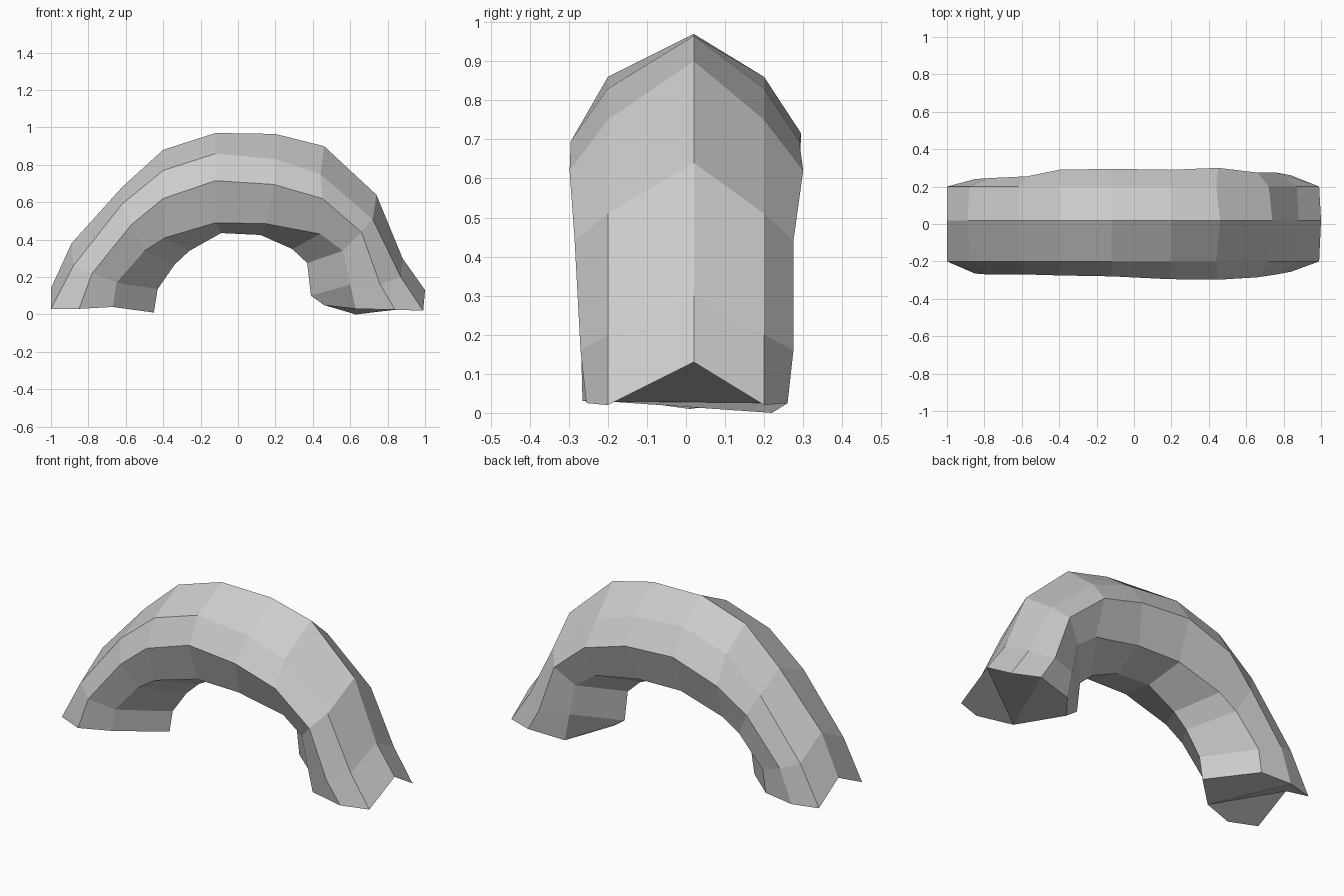
import bpy, bmesh

# Lengthwise rails of the arch as (x, z), from left foot to right foot
ridge = [(-1, .14), (-.89, .38), (-.62, .68), (-.40, .88), (-.12, .97),
         (.20, .965), (.46, .90), (.74, .64), (.88, .30), (1, .13)]
shoulder = [(-1, .03), (-.88, .26), (-.62, .59), (-.40, .77), (-.12, .86),
            (.20, .83), (.44, .75), (.72, .51), (.87, .20), (.99, .02)]
side = [(-.85, .03), (-.78, .22), (-.57, .48), (-.40, .62), (-.12, .715),
        (.19, .695), (.45, .62), (.66, .44), (.76, .16), (.84, .025)]
lower = [(-.67, .04), (-.65, .17), (-.50, .34), (-.39, .41), (-.12, .49),
         (.15, .485), (.44, .43), (.56, .34), (.60, .16), (.63, .03)]
inner = [(-.45, .01), (-.43, .135), (-.34, .265), (-.26, .34), (-.09, .435),
         (.12, .425), (.29, .35), (.37, .275), (.39, .10), (.46, .05)]

# Width of the side rails, front and back
front = [.265, .27, .27, .275, .28, .295, .298, .285, .27, .255]
back = [.24, .245, .255, .29, .295, .29, .30, .275, .275, .26]

bm = bmesh.new()
rings = []
for i in range(10):
    # Eight-sided section: ridge, down the front, inner, up the back
    section = [(ridge, .02), (shoulder, -.20), (side, -front[i]), (lower, -.21),
               (inner, .01), (lower, .22), (side, back[i]), (shoulder, .20)]
    rings.append([bm.verts.new((r[i][0], y, r[i][1])) for r, y in section])
rings[-1][5].co.z = 0  # lowest point of the right foot

# Skin between sections
for a, b in zip(rings, rings[1:]):
    for k in range(8):
        n = (k + 1) % 8
        bm.faces.new((a[k], a[n], b[n], b[k]))

# Notched foot ends
for r in (rings[0], rings[-1]):
    for q in ((0, 1, 2, 3), (0, 3, 6, 7), (3, 4, 5, 6)):
        bm.faces.new([r[k] for k in q])

bmesh.ops.recalc_face_normals(bm, faces=bm.faces)
mesh = bpy.data.meshes.new("arch")
bm.to_mesh(mesh)
bm.free()
bpy.context.collection.objects.link(bpy.data.objects.new("arch", mesh))
